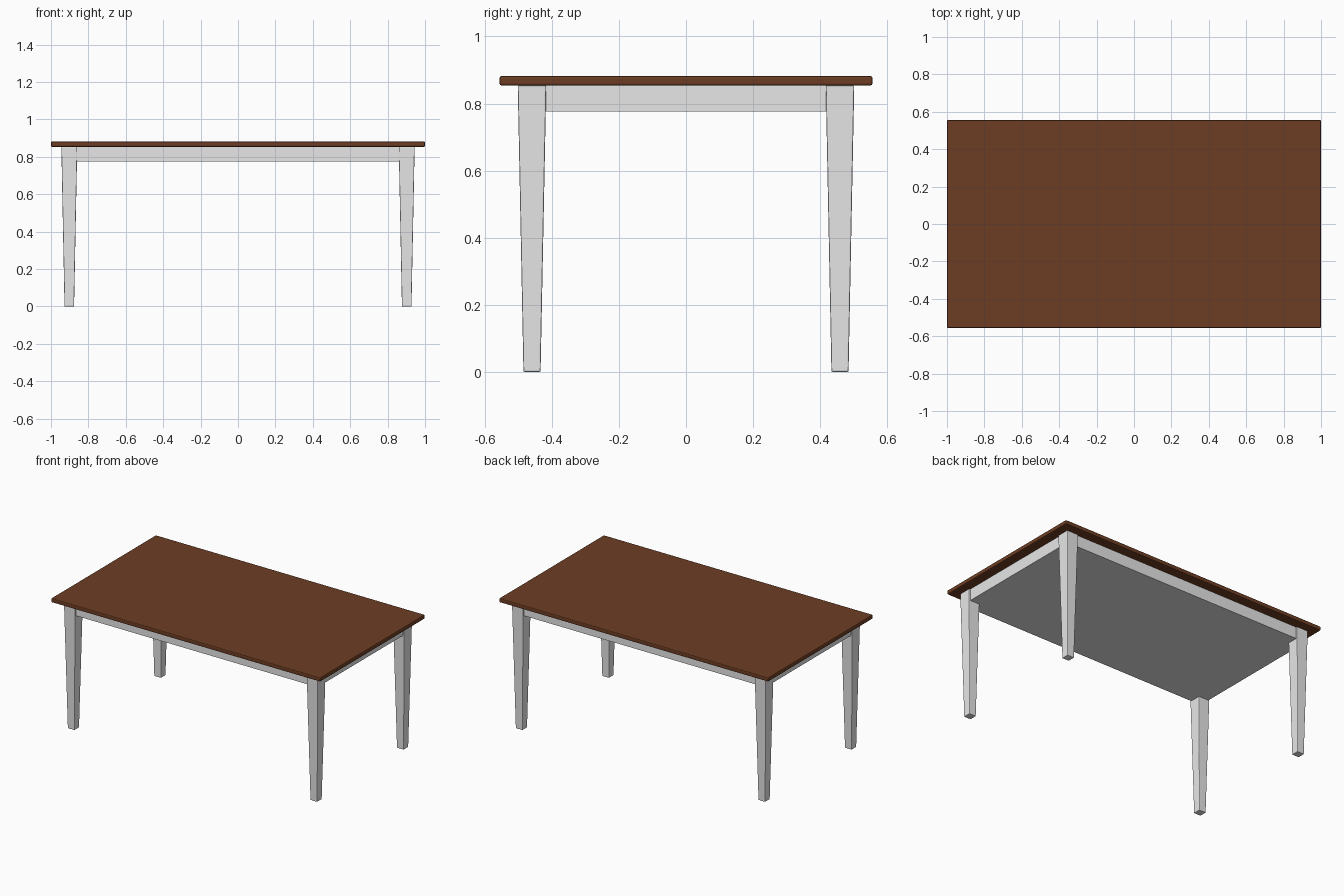
import bpy, bmesh

if "Cube" in bpy.data.objects:
    bpy.data.objects.remove(bpy.data.objects["Cube"])


def material(name, rgb):
    m = bpy.data.materials.new(name)
    m.diffuse_color = (*rgb, 1)
    m.use_nodes = True
    m.node_tree.nodes["Principled BSDF"].inputs["Base Color"].default_value = m.diffuse_color
    return m


brown = material("brown wood", (0.155, 0.048, 0.017))
white = material("off white paint", (0.8, 0.8, 0.8))


def block(name, size, z0, z1, mat, centre=(0, 0), bottom_scale=1.0, bevel=0.0):
    """Box from z0 to z1, optionally tapered towards the bottom and bevelled."""
    bm = bmesh.new()
    bmesh.ops.create_cube(bm, size=1)
    for v in bm.verts:
        s = bottom_scale if v.co.z < 0 else 1
        v.co = (centre[0] + v.co.x * size[0] * s,
                centre[1] + v.co.y * size[1] * s,
                z0 if v.co.z < 0 else z1)
    if bevel:
        bmesh.ops.bevel(bm, geom=bm.edges[:], offset=bevel, segments=2,
                        profile=0.5, affect='EDGES')
    mesh = bpy.data.meshes.new(name)
    bm.to_mesh(mesh)
    bm.free()
    mesh.materials.append(mat)
    ob = bpy.data.objects.new(name, mesh)
    bpy.context.collection.objects.link(ob)
    return ob


# Table top with softened edges
block("table_top", (2.0, 1.112), 0.854, 0.882, brown, bevel=0.006)

# Apron: solid block under the top, just behind the leg faces
block("apron", (1.868, 0.982), 0.776, 0.856, white)

# Four tapered legs
for sx, side in ((-1, "left"), (1, "right")):
    for sy, end in ((-1, "front"), (1, "back")):
        block(f"{end}_{side}_leg", (0.085, 0.085), 0, 0.854, white,
              (sx * 0.902, sy * 0.459), bottom_scale=0.6, bevel=0.004)
